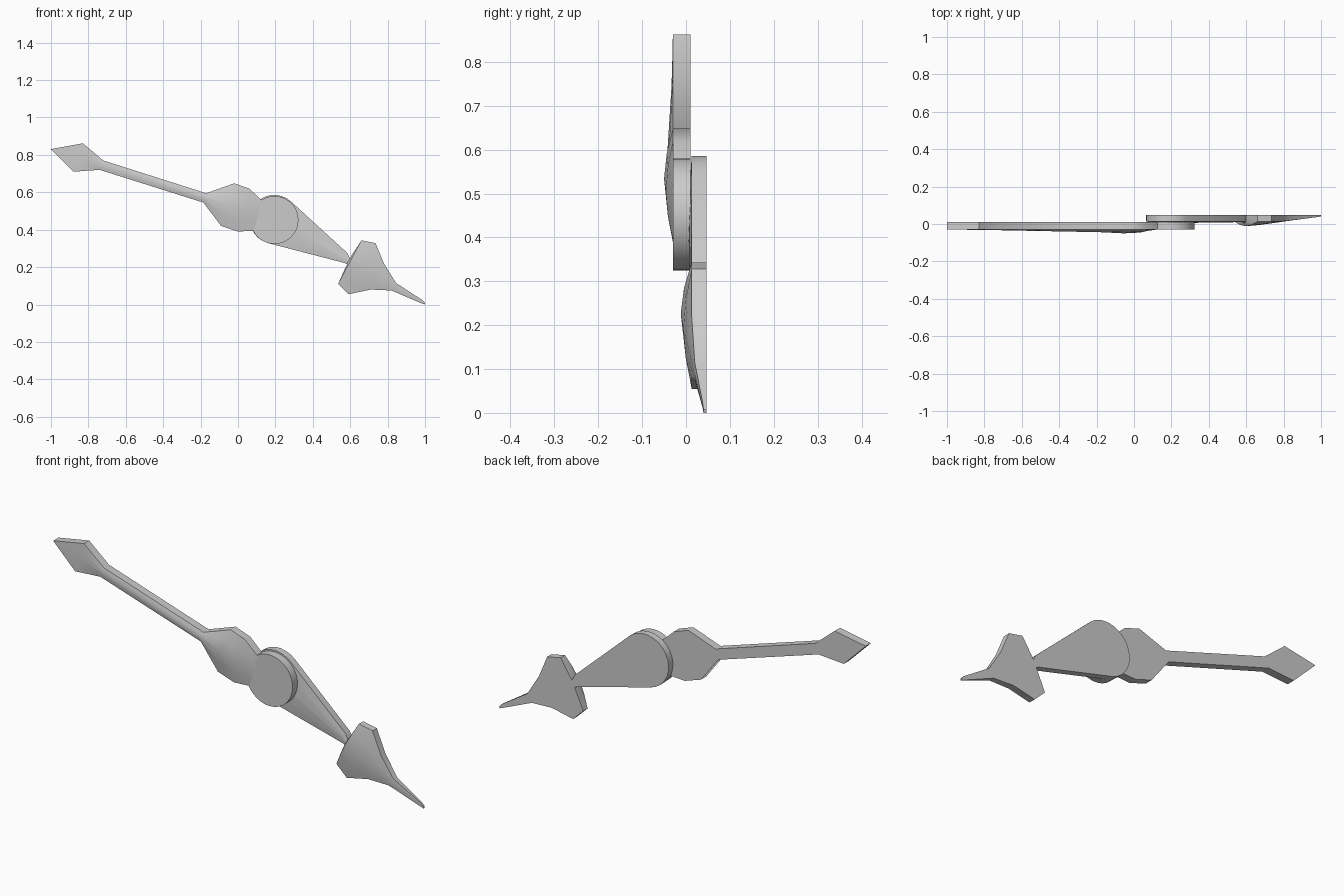
import bpy, bmesh, math
from mathutils import Vector

if "Cube" in bpy.data.objects:
    bpy.data.objects.remove(bpy.data.objects["Cube"])


def finish(name, bm):
    bmesh.ops.remove_doubles(bm, verts=bm.verts, dist=0.0005)
    bmesh.ops.recalc_face_normals(bm, faces=bm.faces)
    me = bpy.data.meshes.new(name)
    bm.to_mesh(me)
    bm.free()
    ob = bpy.data.objects.new(name, me)
    bpy.context.collection.objects.link(ob)
    bpy.ops.object.select_all(action='DESELECT')
    ob.select_set(True)
    bpy.context.view_layer.objects.active = ob
    bpy.ops.object.shade_smooth_by_angle(angle=math.radians(40))
    return ob


def loft_hand(name, stations, back):
    """Flat-backed hand; station = upper (x,z), lower (x,z), rim y, ridge y."""
    bm = bmesh.new()
    rings = []
    for (ux, uz), (lx, lz), rim, ridge in stations:
        mid = ((ux + lx) / 2, (uz + lz) / 2)
        # quarter points keep the front crown rounded
        q = rim + (ridge - rim) * 0.7
        pts = [(ux, back, uz), (ux, rim, uz),
               ((ux + mid[0]) / 2, q, (uz + mid[1]) / 2),
               (mid[0], ridge, mid[1]),
               ((lx + mid[0]) / 2, q, (lz + mid[1]) / 2),
               (lx, rim, lz), (lx, back, lz)]
        rings.append([bm.verts.new(p) for p in pts])
    for a, b in zip(rings, rings[1:]):
        for i in range(7):
            j = (i + 1) % 7
            bm.faces.new((a[i], a[j], b[j], b[i]))
    bm.faces.new(rings[0])
    bm.faces.new(rings[-1])
    bmesh.ops.dissolve_degenerate(bm, edges=bm.edges, dist=0.0003)
    return finish(name, bm)


# long hand: diamond tail, thin shaft, swollen body
F = -0.03
loft_hand("long_hand", [
    ((-1, .831), (-1, .829), F, F),
    ((-.83, .862), (-.88, .71), F, -.031),
    ((-.72, .77), (-.74, .72), F, -.033),
    ((-.17, .595), (-.185, .545), F, -.044),
    ((-.02, .648), (-.09, .42), F, -.05),
    ((.06, .62), (0, .39), F, -.046),
    ((.13, .555), (.085, .395), F, F),
], 0.01)

# hub disc of the long hand
bm = bmesh.new()
bmesh.ops.create_cone(bm, cap_ends=True, segments=40, radius1=.128,
                      radius2=.128, depth=.04)
for v in bm.verts:
    x, y, z = v.co
    v.co = Vector((.195 + x, -.01 + z, .452 + y))
finish("hub_disc", bm)

# short hand: round end tapering to a neck, then an arrow head
d = Vector((.874, -.487))
n = Vector((.487, .874))
c = Vector((.194, .455))
st = []
for k in range(9):
    t = math.radians(180 - k * 13 + 0.5 * (k == 0) * -1)
    p = c + d * (.131 * math.cos(t))
    h = n * (.131 * math.sin(t))
    st.append((tuple(p + h), tuple(p - h), .013, .013 - .001 * k))
st += [
    ((.585, .275), (.57, .222), .013, .01),
    ((.598, .248), (.583, .216), .013, .004),
    ((.66, .343), (.535, .11), .013, -.012),
    ((.735, .328), (.592, .055), .013, -.006),
    ((.78, .22), (.71, .08), .013, .005),
    ((.845, .115), (.82, .075), .02, .018),
    ((.987, .023), (.97, .011), .038, .037),
    ((1, .008), (.998, 0), .04, .04),
]
loft_hand("short_hand", st, .047)
